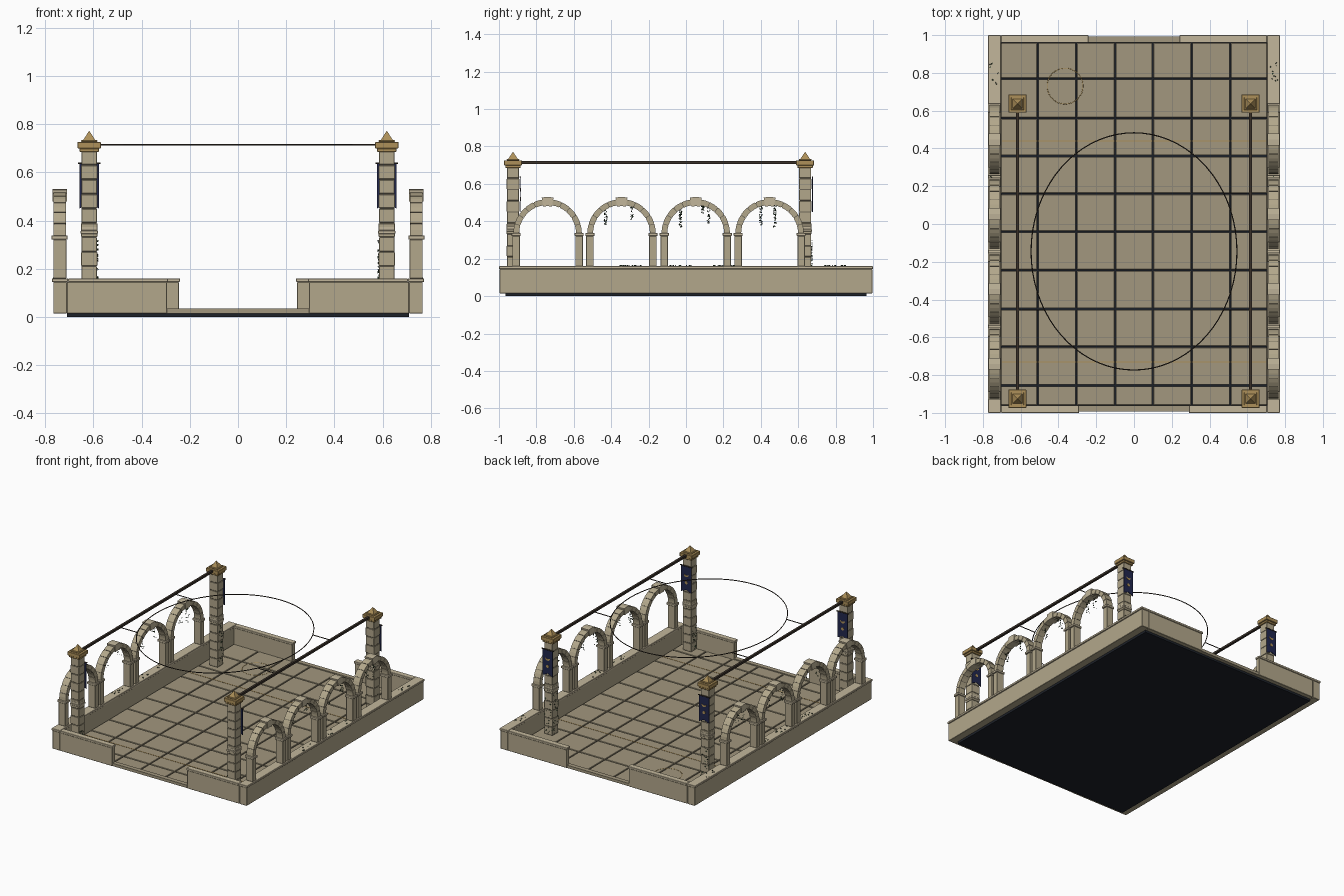
import bpy, bmesh, math, random
from mathutils import Vector, Matrix

if "Cube" in bpy.data.objects:
    bpy.data.objects.remove(bpy.data.objects["Cube"])

random.seed(4)

def material(name, r, g, b):
    m = bpy.data.materials.new(name)
    m.diffuse_color = (r, g, b, 1)
    m.use_nodes = True
    m.node_tree.nodes["Principled BSDF"].inputs["Base Color"].default_value = m.diffuse_color
    return m

STONE = material("stone", 0.45, 0.39, 0.26)
LIGHT = material("light_stone", 0.54, 0.47, 0.33)
FLOOR = material("floor_stone", 0.36, 0.31, 0.21)
MORTAR = material("mortar", 0.16, 0.14, 0.10)
DARK = material("dark_base", 0.012, 0.015, 0.022)
GOLD = material("gold", 0.42, 0.28, 0.10)
NAVY = material("navy_cloth", 0.015, 0.02, 0.075)
WOOD = material("dark_metal", 0.04, 0.03, 0.022)
IVY = material("ivy", 0.02, 0.045, 0.02)

def finish(name, bm, mat, bevel=0):
    bmesh.ops.recalc_face_normals(bm, faces=bm.faces[:])
    me = bpy.data.meshes.new(name)
    bm.to_mesh(me)
    bm.free()
    me.materials.append(mat)
    ob = bpy.data.objects.new(name, me)
    bpy.context.collection.objects.link(ob)
    if bevel:
        mod = ob.modifiers.new("bevel", 'BEVEL')
        mod.width, mod.segments = bevel, 1
    return ob

def boxes(name, items, mat, bevel=0):
    """One object from boxes given as (x0, x1, y0, y1, z0, z1)."""
    bm = bmesh.new()
    for x0, x1, y0, y1, z0, z1 in items:
        m = Matrix.Translation(((x0+x1)/2, (y0+y1)/2, (z0+z1)/2)) @ \
            Matrix.Diagonal((abs(x1-x0), abs(y1-y0), abs(z1-z0), 1))
        bmesh.ops.create_cube(bm, size=1, matrix=m)
    return finish(name, bm, mat, bevel)

def square(x, y, h, z0, z1):
    return (x-h, x+h, y-h, y+h, z0, z1)

def prism(bm, pts, axis, a, b):
    """Extrude a 2D outline along x ('x': pts are y,z) or y ('y': pts are x,z)."""
    put = (lambda p, d: (d, p[0], p[1])) if axis == 'x' else (lambda p, d: (p[0], d, p[1]))
    va = [bm.verts.new(put(p, a)) for p in pts]
    vb = [bm.verts.new(put(p, b)) for p in pts]
    bm.faces.new(va)
    bm.faces.new(vb[::-1])
    for i in range(len(pts)):
        j = (i+1) % len(pts)
        bm.faces.new((va[i], vb[i], vb[j], va[j]))

def tube(name, pts, r, mat, closed=False):
    cu = bpy.data.curves.new(name, 'CURVE')
    cu.dimensions = '3D'
    cu.bevel_depth, cu.bevel_resolution, cu.use_fill_caps = r, 1, True
    s = cu.splines.new('POLY')
    s.points.add(len(pts)-1)
    for p, q in zip(s.points, pts):
        p.co = (*q, 1)
    s.use_cyclic_u = closed
    cu.materials.append(mat)
    ob = bpy.data.objects.new(name, cu)
    bpy.context.collection.objects.link(ob)
    return ob

def ellipse(cx, cy, rx, ry, z, n=64):
    return [(cx+rx*math.cos(2*math.pi*i/n), cy+ry*math.sin(2*math.pi*i/n), z) for i in range(n)]

# base slab, paving and inlaid floor markings
boxes("base_slab", [(-.71, .71, -.965, .965, 0, .02)], DARK)
xs = [-.707, -.51, -.305, -.1, .1, .305, .51, .707]
ys = [-.962, -.855, -.65, -.45, -.245, -.04, .16, .36, .56, .77, .962]
g = .004
boxes("floor_tiles", [(a+g, b-g, c+g, d-g, .015, .03) for a, b in zip(xs, xs[1:])
                      for c, d in zip(ys, ys[1:])], FLOOR, .0015)
boxes("floor_lines", [(-.7, .7, y-.003, y+.003, .029, .0315) for y in (-.73, .44)], GOLD)
tube("floor_circle", ellipse(-.365, .73, .095, .095, .029, 40), .0025, GOLD, True)
boxes("thresholds", [(-.3, .3, -.992, -.96, .015, .035), (-.25, .25, .96, .992, .015, .035)], FLOOR)

# parapet walls with caps
walls, caps = [], []
for s in (-1, 1):
    walls.append((s*.71, s*.766, -.996, .996, .015, .145))
    caps.append((s*.705, s*.772, -1, 1, .145, .16))
    for y, gap in ((-1, .295), (1, .245)):
        walls.append((s*gap, s*.709, y*.964, y*.996, .015, .145))
        caps.append((s*(gap-.004), s*.704, y*.96, y, .145, .16))
boxes("parapet_walls", walls, STONE, .002)
boxes("parapet_caps", caps, LIGHT, .002)

# arcades: piers, imposts, voussoir rings and keystones
ARCHES = [-.74, -.345, .052, .447]
SPRING, R0, R1 = .335, .152, .183
piers, imposts = [], []
ring, keys = bmesh.new(), bmesh.new()
N = 11
for s in (-1, 1):
    for c in ARCHES:
        for e in (-1, 1):
            y = c + e*.1685
            piers.append((s*.712, s*.766, y-.02, y+.02, .16, .322))
            imposts.append((s*.706, s*.774, y-.0245, y+.0245, .322, .338))
        for k in range(N):
            key = k == N//2
            pad = -.02 if key else .012
            a0, a1 = math.pi*k/N + pad, math.pi*(k+1)/N - pad
            ri, ro = (R0-.006, R1+.012) if key else (R0, R1)
            ang = [a0, (a0+a1)/2, a1]
            pts = [(c+ri*math.cos(a), SPRING+ri*math.sin(a)) for a in ang] + \
                  [(c+ro*math.cos(a), SPRING+ro*math.sin(a)) for a in ang[::-1]]
            x0, x1 = (.708, .77) if key else (.713, .765)
            prism(keys if key else ring, pts, 'x', s*x0, s*x1)
boxes("arch_piers", piers, STONE, .002)
boxes("arch_imposts", imposts, LIGHT, .002)
finish("arch_voussoirs", ring, STONE)
finish("arch_keystones", keys, LIGHT)

# thin mortar core filling the joints of the arch rings
core = bmesh.new()
for s in (-1, 1):
    for c in ARCHES:
        for k in range(22):
            a, b = math.pi*k/22, math.pi*(k+1)/22
            prism(core, [(c+r*math.cos(t), SPRING+r*math.sin(t)) for r, t in
                         ((R0+.003, a), (R1-.003, a), (R1-.003, b), (R0+.003, b))],
                  'x', s*.716, s*.762)
finish("arch_mortar", core, MORTAR)

# corner pillars with block courses, collars, gold capitals and finials
PILLARS = [(sx*.617, y) for sx in (-1, 1) for y in (-.925, .637)]
blocks, cores, collars, capitals = [], [], [], []
finials = bmesh.new()
for x, y in PILLARS:
    n, h = 11, (.69-.03)/11
    for k in range(n):
        blocks.append(square(x, y, .0325 + .001*(k % 2), .03+k*h+.0015, .03+(k+1)*h-.0015))
    cores.append(square(x, y, .031, .02, .69))
    collars += [square(x, y, .036, .345, .358), square(x, y, .034, .358, .375)]
    capitals += [square(x, y, .041, .685, .699), square(x, y, .048, .699, .726),
                 square(x, y, .034, .726, .733)]
    bmesh.ops.create_cone(finials, segments=4, radius1=.037, radius2=0, depth=.04, cap_ends=True,
                          matrix=Matrix.Translation((x, y, .752)) @ Matrix.Rotation(math.pi/4, 4, 'Z'))
boxes("pillar_blocks", blocks, STONE, .002)
boxes("pillar_mortar", cores, MORTAR)
boxes("pillar_collars", collars, LIGHT, .002)
boxes("pillar_capitals", capitals, GOLD, .002)
finish("pillar_finials", finials, GOLD)

# banners on the rear faces of the pillars, with moon and disc emblems
cloth, emblem = bmesh.new(), bmesh.new()
for x, y in PILLARS:
    yb = y + .037
    prism(cloth, [(x-.04, .635), (x+.04, .635), (x+.04, .45), (x, .468), (x-.04, .45)], 'y', yb, yb+.004)
    arc = [math.radians(200+140*i/8) for i in range(9)]
    moon = [(x+.02*math.cos(a), .58+.02*math.sin(a)) for a in arc] + \
           [(x+.0188*math.cos(a), .5815+.008*math.sin(a)) for a in arc[::-1]]
    prism(emblem, moon, 'y', yb+.0035, yb+.006)
    disc = [(x+.011*math.cos(i*math.pi/6), .52+.011*math.sin(i*math.pi/6)) for i in range(12)]
    prism(emblem, disc, 'y', yb+.0035, yb+.006)
    tube("banner_rod", [(x-.047, yb+.002, .637), (x+.047, yb+.002, .637)], .004, WOOD)
finish("banner_cloth", cloth, NAVY)
finish("banner_emblems", emblem, GOLD)

# overhead rails, suspended ring and its tie rods
for s in (-1, 1):
    boxes("overhead_rail", [(s*.609, s*.625, -.9, .61, .707, .722)], WOOD)
    for y in (.165, -.455):
        tube("ring_tie", [(s*.475, y, .714), (s*.612, y, .714)], .003, WOOD)
tube("overhead_ring", ellipse(0, -.145, .545, .628, .714, 72), .003, WOOD, True)

# ivy: small random leaves hanging from arches, on pillars and on wall tops
ivy = bmesh.new()
def leaf(p, size=.006):
    d = Vector((random.uniform(-1, 1), random.uniform(-1, 1), random.uniform(-1, 1))).normalized()
    u = d.orthogonal().normalized()*size
    v = d.cross(u)*.7
    p = Vector(p)
    ivy.faces.new([ivy.verts.new(p+q) for q in (u, v, -u, -v)])

for s in (-1, 1):
    for y, top, length in ((-.43, .48, .1), (-.29, .49, .08), (-.03, .48, .11), (.09, .5, .06),
                           (.12, .49, .1), (.4, .49, .11), (.475, .5, .13)):
        for i in range(int(length*200)):
            leaf((s*(.735+random.uniform(-.015, .015)), y+random.uniform(-.007, .007),
                  top-length*random.random()))
    for y in (.8, .2, -.03, -.3):
        for i in range(10):
            leaf((s*random.uniform(.72, .765), y+random.uniform(-.06, .06), .163))
    for i in range(25):
        leaf((s*.582, .637+random.uniform(-.03, .03), random.uniform(.04, .32)))
        leaf((s*.617+random.uniform(-.03, .03), .673, random.uniform(.04, .3)))
        leaf((s*.582, -.925+random.uniform(-.03, .03), random.uniform(.04, .2)))
finish("ivy_leaves", ivy, IVY)
